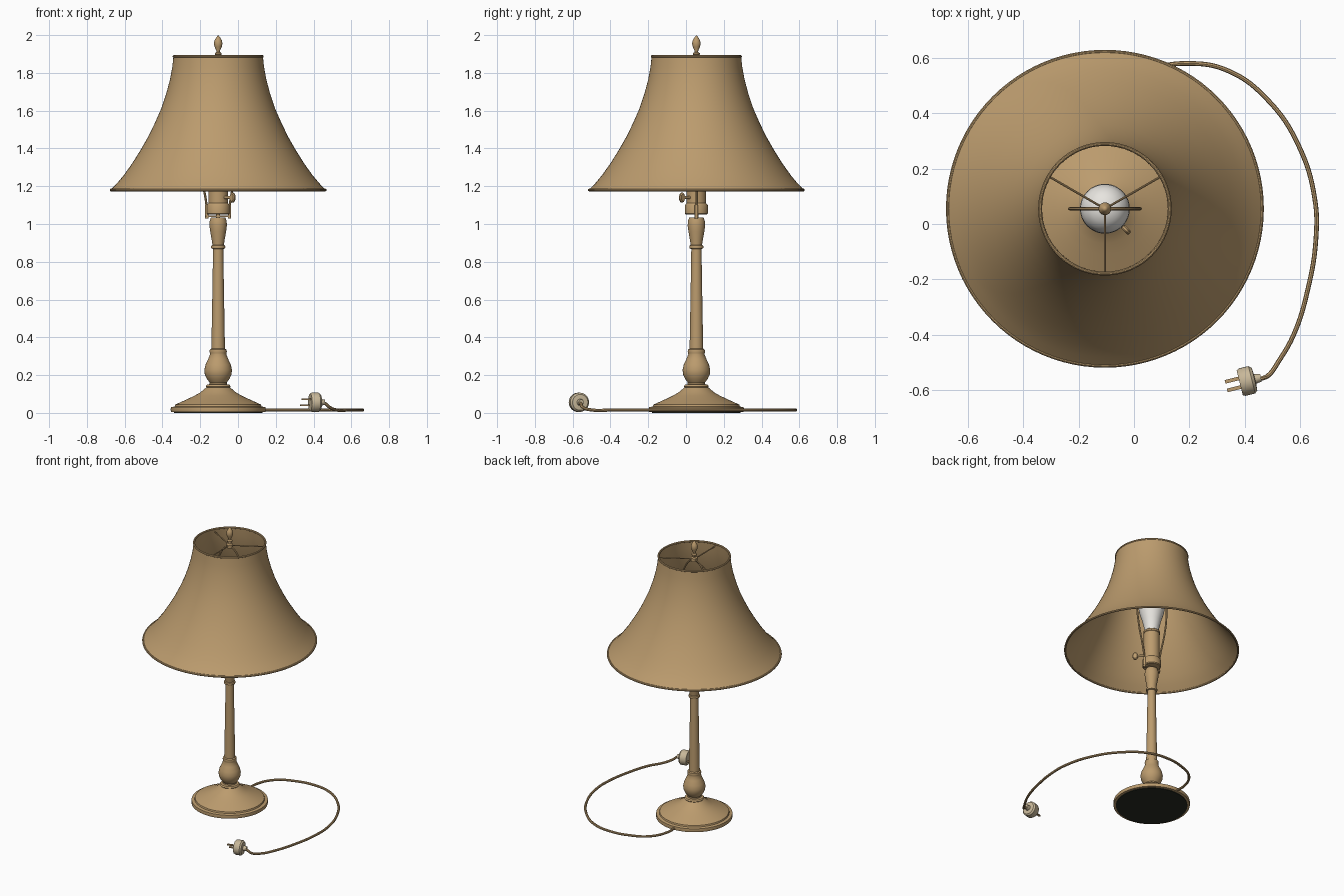
import bpy, bmesh, math
from mathutils import Vector, Matrix

cube = bpy.data.objects.get("Cube")
if cube:
    bpy.data.objects.remove(cube, do_unlink=True)

AXIS = Vector((-0.105, 0.055, 0))   # centre line of the lamp


def material(name, rgb):
    m = bpy.data.materials.new(name)
    m.use_nodes = True
    m.diffuse_color = (*rgb, 1)
    m.node_tree.nodes["Principled BSDF"].inputs["Base Color"].default_value = (*rgb, 1)
    return m


TAN = material("antique tan", (0.50, 0.33, 0.155))
CREAM = material("plug cream", (0.58, 0.48, 0.32))
WHITE = material("bulb white", (0.80, 0.78, 0.74))
FELT = material("dark felt", (0.02, 0.024, 0.016))


def smooth(ob, angle=35):
    bpy.ops.object.select_all(action='DESELECT')
    ob.select_set(True)
    bpy.context.view_layer.objects.active = ob
    bpy.ops.object.shade_smooth_by_angle(angle=math.radians(angle))


def finish(name, bm, mat, place=None):
    bmesh.ops.recalc_face_normals(bm, faces=bm.faces)
    me = bpy.data.meshes.new(name)
    bm.to_mesh(me)
    bm.free()
    me.materials.append(mat)
    ob = bpy.data.objects.new(name, me)
    bpy.context.collection.objects.link(ob)
    ob.matrix_world = place or Matrix.Translation(AXIS)
    smooth(ob)
    return ob


def lathe(name, profile, mat, segs=48, place=None, closed=False):
    """Spin (radius, height) points about z."""
    bm = bmesh.new()
    vs = [bm.verts.new((r, 0, z)) for r, z in profile]
    pairs = list(zip(vs, vs[1:])) + ([(vs[-1], vs[0])] if closed else [])
    es = [bm.edges.new(p) for p in pairs]
    bmesh.ops.spin(bm, geom=vs + es, axis=(0, 0, 1), cent=(0, 0, 0),
                   steps=segs, angle=math.tau)
    bmesh.ops.remove_doubles(bm, verts=bm.verts, dist=0.0001)
    return finish(name, bm, mat, place)


def box(name, size, mat, place):
    bm = bmesh.new()
    bmesh.ops.create_cube(bm, size=1, matrix=Matrix.Diagonal((*size, 1)))
    return finish(name, bm, mat, place)


def wire(name, points, radius, mat, origin=AXIS, kind='BEZIER'):
    """Round wire through the points."""
    cu = bpy.data.curves.new(name, 'CURVE')
    cu.dimensions = '3D'
    cu.bevel_depth = radius
    cu.bevel_resolution = 2
    cu.use_fill_caps = True
    cu.resolution_u = 8
    sp = cu.splines.new(kind)
    pts = sp.bezier_points if kind == 'BEZIER' else sp.points
    pts.add(len(points) - 1)
    for p, co in zip(pts, points):
        if kind == 'BEZIER':
            p.co = co
            p.handle_left_type = p.handle_right_type = 'AUTO'
        else:
            p.co = (*co, 1)
    ob = bpy.data.objects.new(name, cu)
    bpy.context.collection.objects.link(ob)
    ob.location = origin
    cu.materials.append(mat)
    bpy.ops.object.select_all(action='DESELECT')
    ob.select_set(True)
    bpy.context.view_layer.objects.active = ob
    bpy.ops.object.convert(target='MESH')
    smooth(bpy.context.object)


# Foot and felt pad
lathe("base", [(0, .004), (.235, .004), (.25, .006), (.252, .018), (.25, .03),
               (.23, .034), (.227, .044), (.205, .054), (.165, .072), (.125, .091),
               (.095, .108), (.075, .125), (.06, .137), (0, .137)], TAN, 64)
lathe("felt_pad", [(0, 0), (.234, 0), (.234, .005), (0, .005)], FELT, 64)

# Turned stem
lathe("stem", [(0, .13), (.06, .132), (.066, .14), (.06, .149), (.046, .152),
               (.046, .162), (.06, .18), (.071, .205), (.073, .228), (.067, .255),
               (.053, .285), (.043, .31), (.044, .317), (.046, .325), (.044, .335),
               (.036, .34), (.034, .45), (.031, .62), (.027, .868), (.036, .871),
               (.038, .878), (.036, .886), (.030, .889), (.034, .915), (.042, .96),
               (.046, .99), (.045, 1.015), (.038, 1.034), (0, 1.034)], TAN)
lathe("threaded_nipple", [(0, 1.02), (.011, 1.02), (.011, 1.06), (0, 1.06)], TAN, 16)

# Lamp socket
lathe("socket", [(0, 1.05), (.056, 1.05), (.061, 1.056), (.061, 1.098), (.056, 1.106),
                 (.052, 1.11), (.052, 1.30), (.055, 1.303), (.055, 1.315),
                 (.05, 1.32), (0, 1.32)], TAN)

# Switch key, set diagonally toward the front
turn = Matrix.Translation(AXIS + Vector((0, 0, 1.14))) @ Matrix.Rotation(-math.pi / 4, 4, 'Z')
lathe("switch_shaft", [(0, .04), (.008, .04), (.008, .1), (0, .1)], TAN, 12,
      turn @ Matrix.Rotation(math.pi / 2, 4, 'Y'))
lathe("switch_knob", [(0, -.009), (.02, -.009), (.026, -.004), (.026, .004),
                      (.02, .009), (0, .009)], TAN, 24,
      turn @ Matrix.Translation((.108, 0, 0)) @ Matrix.Rotation(math.pi / 2, 4, 'X')
      @ Matrix.Diagonal((.7, 1, 1, 1)))

# Light bulb
lathe("bulb", [(0, 1.30), (.045, 1.31), (.048, 1.34), (.062, 1.40), (.08, 1.46),
               (.09, 1.515), (.088, 1.555), (.075, 1.59), (.05, 1.614),
               (.022, 1.625), (0, 1.627)], WHITE)

# Harp: saddle and two bowed wires
box("harp_saddle", (.13, .022, .008), TAN, Matrix.Translation(AXIS + Vector((0, 0, 1.042))))
half = [(.06, 1.03), (.062, 1.10), (.075, 1.18), (.11, 1.34), (.127, 1.50),
        (.115, 1.66), (.075, 1.79), (.03, 1.85)]
wire("harp", [(-x, 0, z) for x, z in half] + [(0, 0, 1.86)]
     + [(x, 0, z) for x, z in reversed(half)], .006, TAN)
for side, name in ((-1, "harp_sleeve_right"), (1, "harp_sleeve_left")):
    lathe(name, [(0, 1.03), (.009, 1.03), (.009, 1.10), (0, 1.10)], TAN, 12,
          Matrix.Translation(AXIS + Vector((side * .06, 0, 0))))

# Flared shade with rolled hems
outer = [(.57, 1.18), (.535, 1.216), (.50, 1.258), (.455, 1.321), (.41, 1.393),
         (.37, 1.463), (.335, 1.535), (.302, 1.61), (.275, 1.69), (.255, 1.765),
         (.243, 1.83), (.237, 1.885)]
lathe("shade", outer + [(r - .007, z) for r, z in reversed(outer)], TAN, 96, closed=True)
for name, r, z in (("shade_hem_bottom", .567, 1.18), ("shade_hem_top", .234, 1.887)):
    ring = [(r + .007 * math.cos(a * math.tau / 10), z + .007 * math.sin(a * math.tau / 10))
            for a in range(10)]
    lathe(name, ring, TAN, 96, closed=True)

# Spider arms holding the shade
for i in range(3):
    a = math.radians(30 + 120 * i)
    wire(f"spider_arm_{i + 1}", [(0, 0, 1.868),
         (.232 * math.cos(a), .232 * math.sin(a), 1.868)], .004, TAN, kind='POLY')

# Hub and finial
lathe("finial", [(0, 1.852), (.022, 1.854), (.022, 1.878), (.012, 1.884), (.012, 1.892),
                 (.018, 1.897), (.018, 1.904), (.009, 1.911), (.01, 1.918),
                 (.019, 1.938), (.023, 1.956), (.019, 1.973), (.01, 1.988), (0, 2.0)], TAN, 24)

# Power cord lying on the table
path = [(-.11, .25), (-.115, .38), (-.05, .50), (.06, .557), (.2, .58), (.343, .552),
        (.487, .444), (.596, .28), (.653, .09), (.657, -.054), (.628, -.235),
        (.578, -.397), (.523, -.495)]
wire("power_cord", [(x, y, .015) for x, y in path]
     + [(.485, -.547, .03), (.46, -.558, .05), (.42, -.564, .057)],
     .0085, TAN, Vector())

# Plug: round body, strain relief and two prongs along its axis
aim = Vector((-.97, -.24, 0)).normalized()
frame = Matrix.Translation((.408, -.567, .056)) @ aim.to_track_quat('Z', 'Y').to_matrix().to_4x4()
lathe("plug_body", [(0, -.052), (.014, -.052), (.018, -.03), (.042, -.028), (.051, -.018),
                    (.051, .018), (.046, .027), (0, .027)], CREAM, 32, frame)
for name, s in (("plug_prong_lower", -1), ("plug_prong_upper", 1)):
    spot = Vector((.408, -.567, .056 + s * .016)) + aim * .05
    spot += Vector((-aim.y, aim.x, 0)) * s * .016
    box(name, (.055, .013, .008), TAN,
        Matrix.Translation(spot) @ Matrix.Rotation(math.atan2(-aim.y, -aim.x), 4, 'Z'))
